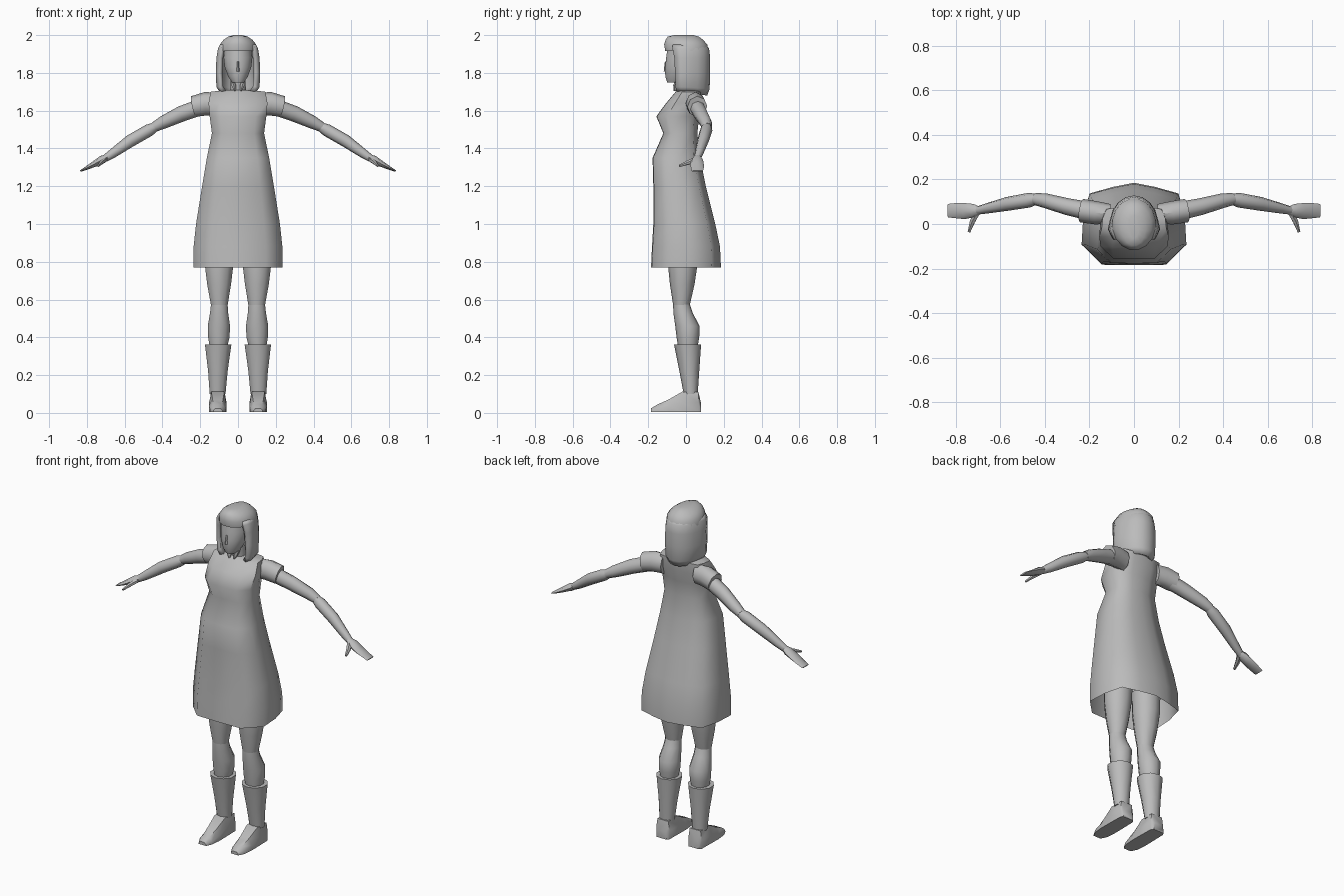
import bpy, bmesh, math
from mathutils import Vector

grey = bpy.data.materials.new("grey")
grey.diffuse_color = (0.5, 0.5, 0.5, 1)


def loft(name, rings, closed=True, caps=(True, True), mirror=False, solid=0, angle=50):
    """Skin a list of point rings into one smooth-shaded object."""
    bm = bmesh.new()
    rows = [[bm.verts.new(p) for p in r] for r in rings]
    n = len(rows[0])
    for a, b in zip(rows, rows[1:]):
        for i in range(n if closed else n - 1):
            j = (i + 1) % n
            bm.faces.new((a[i], a[j], b[j], b[i]))
    if closed and caps[0]:
        bm.faces.new(rows[0][::-1])
    if closed and caps[1]:
        bm.faces.new(rows[-1])
    if closed and caps[0] and caps[1]:
        bmesh.ops.recalc_face_normals(bm, faces=bm.faces[:])
    me = bpy.data.meshes.new(name)
    bm.to_mesh(me)
    bm.free()
    me.materials.append(grey)
    ob = bpy.data.objects.new(name, me)
    bpy.context.collection.objects.link(ob)
    if solid:
        m = ob.modifiers.new("thickness", 'SOLIDIFY')
        m.thickness, m.offset = solid, -1
    if mirror:
        m = ob.modifiers.new("mirror", 'MIRROR')
        m.use_clip = False
        m.use_mirror_merge = False
    bpy.ops.object.select_all(action='DESELECT')
    ob.select_set(True)
    bpy.context.view_layer.objects.active = ob
    bpy.ops.object.shade_smooth_by_angle(angle=math.radians(angle))
    return ob


def oval(z, x0, x1, y0, y1, n=10, tilt=0):
    """Horizontal oval filling the given x and y limits."""
    pts = []
    for i in range(n):
        a = 2 * math.pi * (i + 0.5) / n
        k = 1 / math.cos(math.pi / n)
        y = (y0 + y1) / 2 + math.sin(a) * (y1 - y0) / 2
        pts.append(((x0 + x1) / 2 + k * math.cos(a) * (x1 - x0) / 2, y, z + tilt * y))
    return pts


def limb(name, stations, n=8, angle=50):
    """Mirrored limb; stations are (x, y, z, half depth in y, half height)."""
    cs = [Vector(s[:3]) for s in stations]
    rings = []
    for i, s in enumerate(stations):
        d = (cs[min(i + 1, len(cs) - 1)] - cs[max(i - 1, 0)]).normalized()
        up = Vector((-d.z, 0, d.x)).normalized()
        side = d.cross(up).normalized()
        rings.append([cs[i] + side * s[3] * math.cos(2 * math.pi * k / n)
                      + up * s[4] * math.sin(2 * math.pi * k / n) for k in range(n)])
    return loft(name, rings, mirror=True, angle=angle)


# Dress: flat-fronted outline scaled along the height, open at the hem
half = [(0, -1), (.62, -.98), (1, -.5), (.97, .15), (.85, .74), (.4, .9), (0, 1)]
outline = half + [(-x, y) for x, y in half[-2:0:-1]]
dress = [(.77, .235, -.185, .185), (.88, .235, -.18, .18), (1.0, .222, -.173, .155),
         (1.2, .19, -.173, .105), (1.35, .165, -.177, .075), (1.48, .138, -.12, .06),
         (1.57, .15, -.157, .07), (1.64, .156, -.105, .085), (1.70, .145, -.055, .085),
         (1.71, .06, -.04, .06)]
loft("dress", [[(x * w, (f + b) / 2 + y * (b - f) / 2, z) for x, y in outline]
               for z, w, f, b in dress], caps=(False, True), angle=60)

# Sleeves and arms
limb("sleeve", [(.11, .045, 1.635, .045, .06), (.17, .05, 1.637, .052, .062),
                (.235, .06, 1.622, .053, .056)])
limb("upper_arm", [(.19, .055, 1.622, .042, .044), (.30, .078, 1.583, .038, .042),
                   (.40, .105, 1.536, .033, .034), (.445, .112, 1.512, .027, .026)])
limb("forearm", [(.435, .112, 1.515, .024, .024), (.47, .107, 1.497, .033, .033),
                 (.57, .09, 1.44, .031, .033), (.66, .07, 1.376, .023, .025),
                 (.705, .06, 1.346, .018, .019)])
limb("hand", [(.69, .06, 1.355, .017, .016), (.72, .06, 1.34, .03, .022),
              (.76, .058, 1.318, .036, .016), (.80, .06, 1.297, .034, .010),
              (.835, .06, 1.28, .030, .004)])
limb("thumb", [(.705, .05, 1.34, .016, .014), (.725, .01, 1.325, .013, .012),
               (.74, -.035, 1.308, .007, .006)], n=6)

# Legs
loft("thigh", [oval(*s) for s in [(.57, .055, .143, -.068, .02), (.68, .037, .163, -.085, .045),
                                  (.78, .025, .175, -.095, .06), (.90, .02, .175, -.095, .065)]],
     mirror=True)
loft("knee", [oval(*s) for s in [(.34, .06, .148, -.04, .06), (.40, .045, .158, -.05, .07),
                                 (.46, .042, .16, -.057, .072), (.53, .052, .148, -.067, .035),
                                 (.575, .055, .143, -.068, .02)]], mirror=True)
loft("boot_shaft", [oval(*s) for s in [(.10, .066, .15, -.012, .062), (.22, .055, .158, -.035, .07),
                                       (.362, .035, .175, -.063, .08)]], mirror=True)


# Shoe: cross-sections from heel to toe
def shoe_ring(y, w, h, top):
    c = .107
    return [(c - w, y, .006), (c + w, y, .006), (c + w, y, h * .5),
            (c + top, y, h), (c - top, y, h), (c - w, y, h * .5)]


loft("shoe", [shoe_ring(*s) for s in [(.08, .034, .05, .025), (.066, .044, .11, .036),
                                      (-.02, .046, .112, .034), (-.09, .047, .072, .028),
                                      (-.15, .041, .045, .022), (-.185, .024, .024, .014)]],
     mirror=True)

# Neck and face
loft("neck", [oval(1.67, -.045, .045, -.035, .05), oval(1.80, -.036, .036, -.05, .03)])
loft("face", [oval(*s, 12) for s in [(1.748, -.03, .03, -.10, -.03), (1.78, -.052, .052, -.112, .02),
                                     (1.83, -.07, .07, -.113, .05), (1.88, -.076, .076, -.108, .07),
                                     (1.94, -.07, .07, -.10, .07)]])
limb_nose = [oval(1.808, -.009, .009, -.118, -.09, 6), oval(1.86, -.005, .005, -.112, -.09, 6)]
loft("nose", limb_nose)

# Hair crown with fringe, then the bob hanging around the sides and back
loft("hair_crown", [oval(*s, 16, t) for *s, t in [
    (1.915, -.098, .098, -.112, .118, 0), (1.95, -.096, .096, -.118, .115, 0),
    (1.975, -.077, .077, -.11, .092, 0), (1.992, -.052, .052, -.098, .07, 0),
    (2.0, -.022, .022, -.065, .04, 0)]])


def bob(z, rx, front, back, drop=0):
    pts = []
    for i in range(13):
        a = math.radians(-32 + 244 * i / 12)
        s = math.sin(a)
        y = back * s if s > 0 else front * s / math.sin(math.radians(-32))
        pts.append((rx * math.cos(a) * (1 if s > 0 else 1.1), y, z - drop * max(s, 0)))
    return pts


loft("hair_bob", [bob(1.695, .088, -.05, .112, .015), bob(1.725, .106, -.055, .125, .01),
                  bob(1.80, .109, -.058, .128), bob(1.88, .106, -.062, .128),
                  bob(1.93, .098, -.072, .122), bob(1.95, .088, -.07, .105)],
     closed=False, solid=.022, angle=60)

# Small collar points under the chin
loft("collar_point", [oval(1.705, .012, .02, -.065, -.05, 6), oval(1.735, .01, .036, -.068, -.035, 6),
                      oval(1.765, .025, .04, -.055, -.02, 6)], mirror=True)
